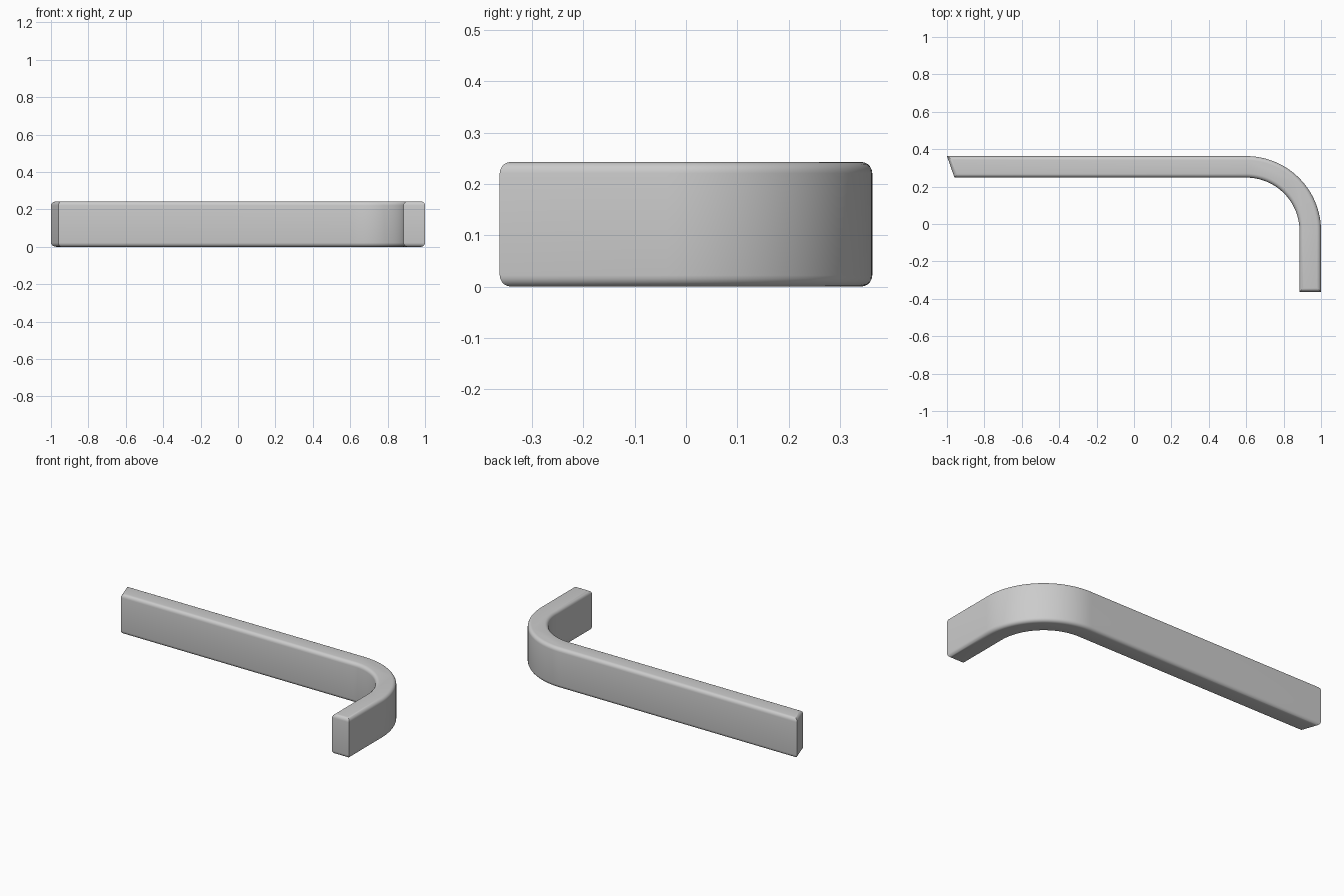
import bpy, bmesh, math

cube = bpy.data.objects.get("Cube")
if cube:
    bpy.data.objects.remove(cube, do_unlink=True)

HEIGHT, BACK, THICK = 0.243, 0.363, 0.115
BEND_X, BEND_Y, OUTER_R = 0.6, -0.037, 0.4
ROUNDING, ARC_STEPS = 0.022, 32


def bend(radius):
    """Quarter-circle points from the long arm round to the short arm."""
    angles = [math.pi / 2 * (1 - i / ARC_STEPS) for i in range(ARC_STEPS + 1)]
    return [(BEND_X + radius * math.cos(a), BEND_Y + radius * math.sin(a)) for a in angles]


# Plan outline: slanted end, outer bend, square end, inner bend
outline = [(-1, BACK)] + bend(OUTER_R) + [(1, -BACK), (1 - THICK, -BACK)]
outline += bend(OUTER_R - THICK)[::-1] + [(-0.96, BACK - THICK)]

# Extrude the outline upward
bm = bmesh.new()
base = bm.faces.new([bm.verts.new((x, y, 0)) for x, y in outline])
raised = bmesh.ops.extrude_face_region(bm, geom=[base], use_keep_orig=True)["geom"]
for v in raised:
    if isinstance(v, bmesh.types.BMVert):
        v.co.z = HEIGHT
bmesh.ops.recalc_face_normals(bm, faces=bm.faces)

# Round the rims of the top and bottom, keeping upright corners sharp
rims = [e for e in bm.edges if abs(e.verts[0].co.z - e.verts[1].co.z) < 1e-5]
bmesh.ops.bevel(bm, geom=rims, offset=ROUNDING, offset_type='OFFSET',
                segments=5, profile=0.5, affect='EDGES', clamp_overlap=False)
bmesh.ops.recalc_face_normals(bm, faces=bm.faces)

mesh = bpy.data.meshes.new("bent_bar")
bm.to_mesh(mesh)
bm.free()
bar = bpy.data.objects.new("bent_bar", mesh)
bpy.context.collection.objects.link(bar)

# Plain grey finish
grey = bpy.data.materials.new("light_grey")
grey.use_nodes = True
colour = (0.6, 0.6, 0.6, 1)
grey.diffuse_color = colour
grey.node_tree.nodes["Principled BSDF"].inputs["Base Color"].default_value = colour
mesh.materials.append(grey)

bpy.ops.object.select_all(action='DESELECT')
bar.select_set(True)
bpy.context.view_layer.objects.active = bar
bpy.ops.object.shade_smooth_by_angle(angle=math.radians(30))
